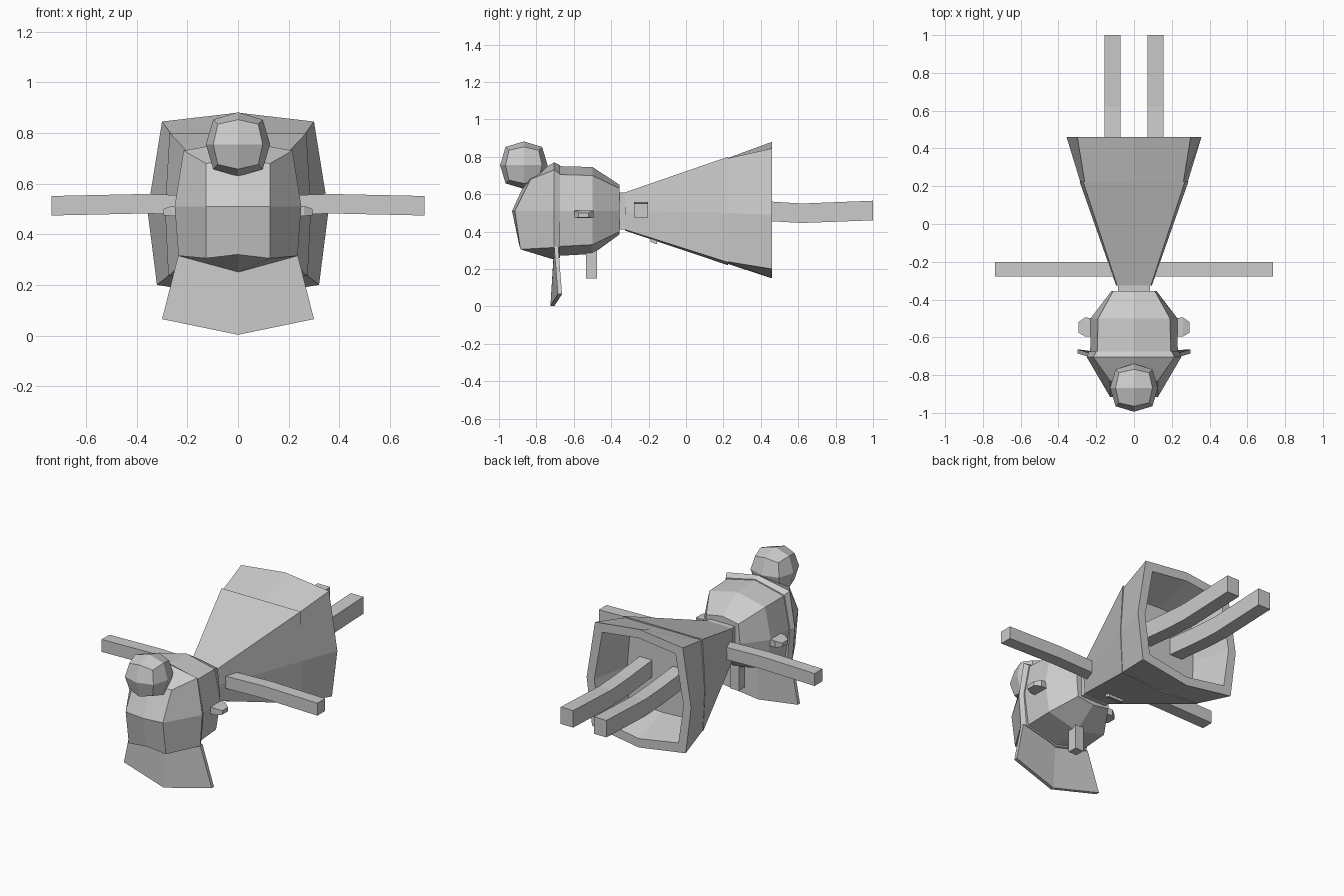
import bpy, bmesh
from mathutils import Vector

if "Cube" in bpy.data.objects:
    bpy.data.objects.remove(bpy.data.objects["Cube"])


def finish(name, bm):
    bmesh.ops.recalc_face_normals(bm, faces=bm.faces)
    me = bpy.data.meshes.new(name)
    bm.to_mesh(me)
    bm.free()
    ob = bpy.data.objects.new(name, me)
    bpy.context.collection.objects.link(ob)
    return ob


def ring(y, top, upper, side, lower, bottom, ys=None):
    """Eight-sided symmetric section: top z, (x,z) x3, bottom z, optional y per level."""
    ys = ys or [y] * 5
    half = [(0, top), upper, side, lower, (0, bottom)]
    pts = [(x, yy, z) for (x, z), yy in zip(half, ys)]
    return pts + [(-x, yy, z) for x, yy, z in pts[3:0:-1]]


def loft(name, rings, tip=None):
    bm = bmesh.new()
    rows = [[bm.verts.new(p) for p in r] for r in rings]
    n = len(rows[0])
    for a, b in zip(rows, rows[1:]):
        for i in range(n):
            j = (i + 1) % n
            bm.faces.new((a[i], a[j], b[j], b[i]))
    bm.faces.new(rows[-1])
    if tip:
        c = bm.verts.new(tip)
        # four quads meeting in the middle of the cap
        for i in range(0, n, 2):
            bm.faces.new((c, rows[0][i], rows[0][i + 1], rows[0][(i + 2) % n]))
    else:
        bm.faces.new(rows[0])
    return finish(name, bm)


def rect(axis, at, u, v):
    """Rectangle across the x, y or z axis."""
    pts = []
    for a, b in ((0, 0), (1, 0), (1, 1), (0, 1)):
        p = [u[a], v[b]]
        p.insert("xyz".index(axis), at)
        pts.append(p)
    return pts


def mirrored(ob):
    m = ob.modifiers.new("mirror", "MIRROR")
    m.use_axis[0] = True
    return ob


# Head
loft("head", [
    ring(-0.355, 0.65, (0.11, 0.63), (0.12, 0.51), (0.11, 0.40), 0.385),
    ring(-0.50, 0.745, (0.19, 0.70), (0.23, 0.51), (0.20, 0.33), 0.28),
    ring(-0.69, 0.75, (0.195, 0.705), (0.232, 0.51), (0.205, 0.32), 0.27)])

# Hair cap with rounded front
loft("hair_cap", [
    ring(0, 0.685, (0.127, 0.68), (0.127, 0.51), (0.127, 0.305), 0.32,
         [-0.85, -0.83, -0.915, -0.885, -0.89]),
    ring(-0.705, 0.77, (0.215, 0.73), (0.25, 0.51), (0.235, 0.315), 0.25),
    ring(-0.675, 0.755, (0.20, 0.71), (0.238, 0.51), (0.22, 0.315), 0.26)],
    tip=(0, -0.93, 0.51))

# Hair fringe hanging from the cap
bm = bmesh.new()
rows = []
for d in (0, 0.022):
    rows.append([bm.verts.new((x, y + d, z)) for x, y, z in (
        (-0.235, -0.705, 0.32), (0, -0.705, 0.30), (0.235, -0.705, 0.32),
        (0.30, -0.685, 0.065), (0, -0.725, 0.003), (-0.30, -0.685, 0.065))])
f, b = rows
for s in (f, b):
    bm.faces.new((s[0], s[1], s[4], s[5]))
    bm.faces.new((s[1], s[2], s[3], s[4]))
for i in range(6):
    j = (i + 1) % 6
    bm.faces.new((f[i], f[j], b[j], b[i]))
finish("hair_fringe", bm)

# Hair bun: cube split once and rounded
bm = bmesh.new()
bmesh.ops.create_cube(bm, size=2)
bmesh.ops.subdivide_edges(bm, edges=bm.edges, cuts=1, use_grid_fill=True)
for v in bm.verts:
    r = 0.138 if sum(abs(c) > 0.5 for c in v.co) > 1 else 0.127
    v.co = Vector((0, -0.867, 0.755)) + v.co.normalized() * r
finish("hair_bun", bm)

# Nose, neck, ears
loft("nose", [rect("z", 0.15, (-0.028, 0.028), (-0.535, -0.475)),
              rect("z", 0.32, (-0.028, 0.028), (-0.535, -0.475))])
loft("neck", [rect("y", -0.40, (-0.085, 0.085), (0.41, 0.61)),
              rect("y", -0.28, (-0.085, 0.085), (0.41, 0.61))])
mirrored(loft("ear", [rect("x", 0.20, (-0.595, -0.50), (0.472, 0.515)),
                      rect("x", 0.26, (-0.595, -0.495), (0.472, 0.512)),
                      rect("x", 0.295, (-0.575, -0.52), (0.475, 0.50))]))

# Dress bodice and hollow skirt
loft("bodice", [
    ring(-0.325, 0.61, (0.09, 0.61), (0.095, 0.51), (0.09, 0.41), 0.405),
    ring(0.225, 0.80, (0.27, 0.80), (0.288, 0.50), (0.275, 0.235), 0.22)])
loft("skirt", [
    ring(0.215, 0.79, (0.26, 0.79), (0.282, 0.50), (0.27, 0.24), 0.23),
    ring(0.46, 0.88, (0.30, 0.845), (0.357, 0.49), (0.32, 0.20), 0.15),
    ring(0.46, 0.825, (0.25, 0.795), (0.305, 0.49), (0.27, 0.25), 0.205),
    ring(0.23, 0.75, (0.22, 0.74), (0.24, 0.50), (0.23, 0.29), 0.28)])
loft("button", [rect("y", -0.19, (-0.05, 0.05), (0.345, 0.38)),
                rect("y", -0.155, (-0.05, 0.05), (0.332, 0.38))])

# Arms and legs
mirrored(loft("arm", [rect("x", x, (-0.278, -0.202), z) for x, z in (
    (0.09, (0.475, 0.55)), (0.37, (0.482, 0.559)), (0.737, (0.474, 0.551)))]))
mirrored(loft("leg", [rect("y", y, (0.071, 0.156), z) for y, z in (
    (0.21, (0.48, 0.585)), (0.46, (0.455, 0.56)),
    (0.62, (0.446, 0.55)), (1.0, (0.46, 0.565)))]))
